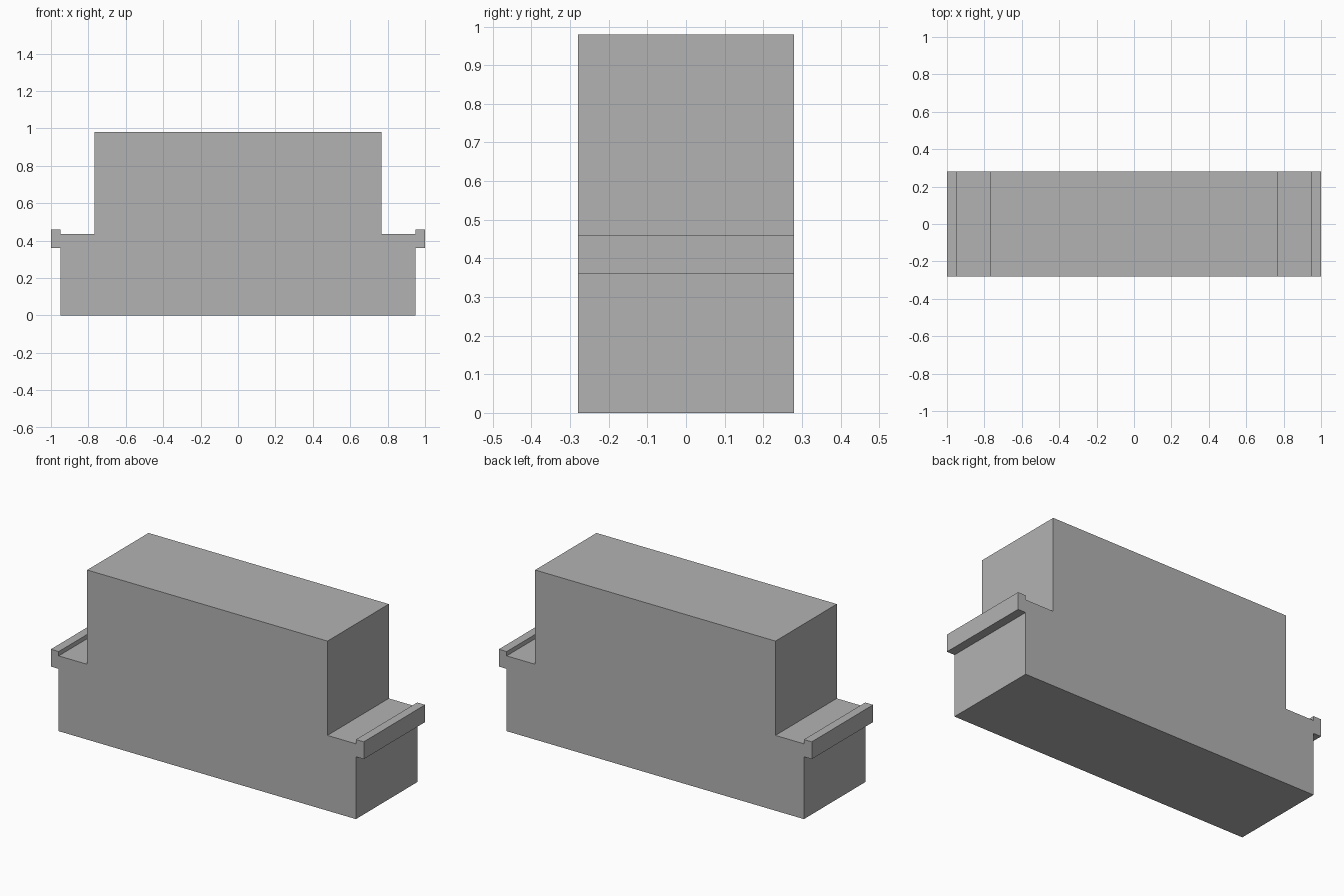
import bpy
import bmesh
from mathutils import Vector

cube = bpy.data.objects.get("Cube")
if cube:
    bpy.data.objects.remove(cube, do_unlink=True)

HALF_DEPTH = 0.28

# Plain grey finish
grey = bpy.data.materials.new("plain_grey")
grey.use_nodes = True
colour = (0.45, 0.45, 0.45, 1.0)
grey.diffuse_color = colour
grey.node_tree.nodes["Principled BSDF"].inputs["Base Color"].default_value = colour

# Right half of the outline: base wall, lipped ledge, upper block
half = [(0.95, 0), (0.95, 0.36), (1, 0.36), (1, 0.46),
        (0.95, 0.46), (0.95, 0.435), (0.768, 0.435), (0.768, 0.98)]
outline = half + [(-x, z) for x, z in reversed(half)]

# Stepped body with side lips, extruded from front to back
bm = bmesh.new()
face = bm.faces.new([bm.verts.new((x, -HALF_DEPTH, z)) for x, z in outline])
result = bmesh.ops.extrude_face_region(bm, geom=[face], use_keep_orig=True)
moved = [v for v in result["geom"] if isinstance(v, bmesh.types.BMVert)]
bmesh.ops.translate(bm, verts=moved, vec=Vector((0, 2 * HALF_DEPTH, 0)))
bmesh.ops.recalc_face_normals(bm, faces=bm.faces)

mesh = bpy.data.meshes.new("stepped_body")
bm.to_mesh(mesh)
bm.free()
mesh.materials.append(grey)
body = bpy.data.objects.new("stepped_body", mesh)
bpy.context.collection.objects.link(body)
